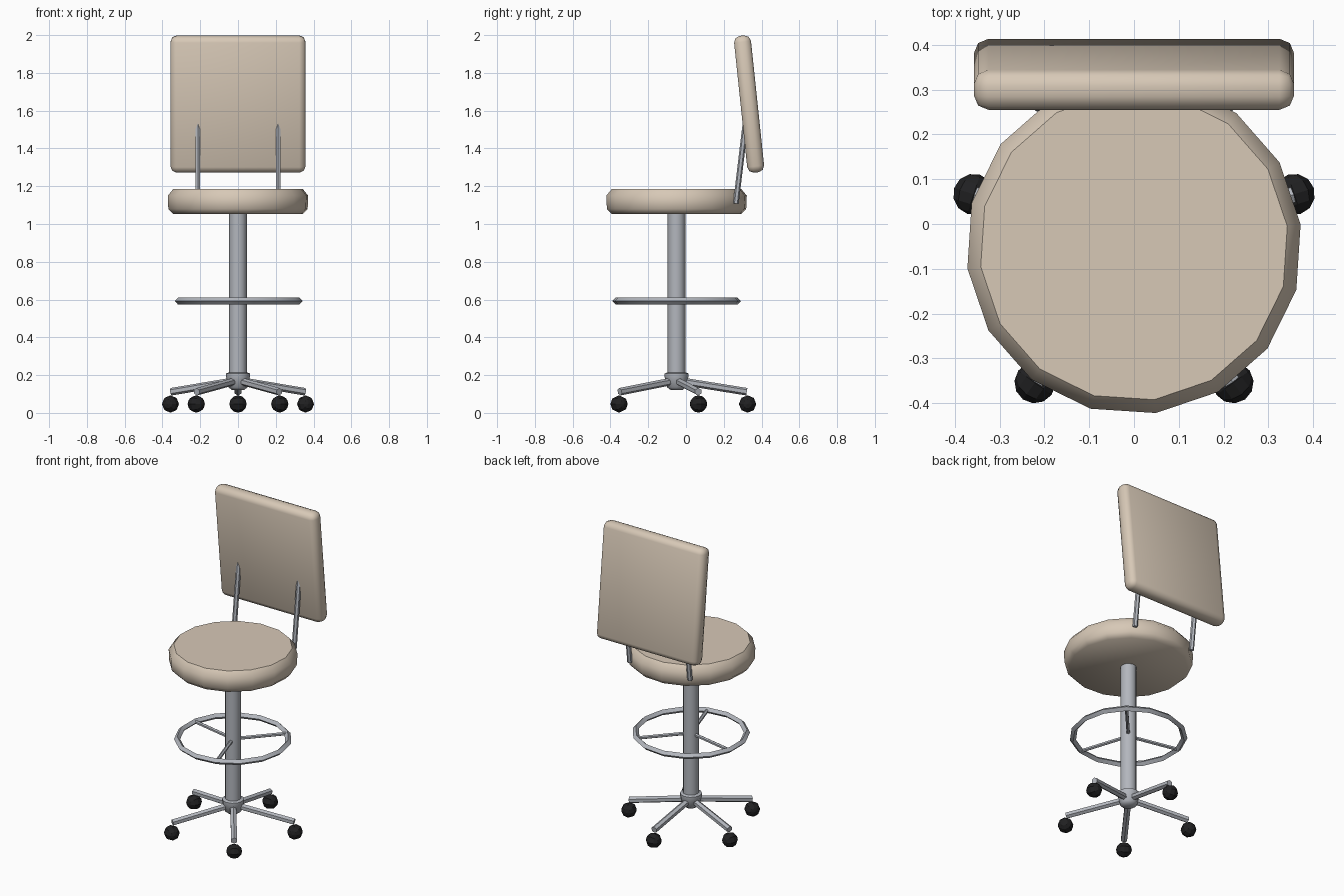
import bpy, bmesh
from math import sin, cos, pi, radians
from mathutils import Vector

cube = bpy.data.objects.get("Cube")
if cube:
    bpy.data.objects.remove(cube, do_unlink=True)

AXIS_Y = -0.05  # the column stands slightly forward of the middle


def material(name, rgb, roughness=0.6):
    m = bpy.data.materials.new(name)
    m.use_nodes = True
    m.diffuse_color = (*rgb, 1)
    bsdf = m.node_tree.nodes["Principled BSDF"]
    bsdf.inputs["Base Color"].default_value = (*rgb, 1)
    bsdf.inputs["Roughness"].default_value = roughness
    return m


fabric = material("tan fabric", (0.68, 0.58, 0.47))
metal = material("grey metal", (0.45, 0.47, 0.51))
rubber = material("black rubber", (0.015, 0.015, 0.016))


def finish(obj, name, mat, angle=40):
    obj.name = name
    obj.data.materials.append(mat)
    bpy.ops.object.select_all(action="DESELECT")
    obj.select_set(True)
    bpy.context.view_layer.objects.active = obj
    if angle:
        bpy.ops.object.shade_smooth_by_angle(angle=radians(angle))
    return obj


def polar(radius, degrees, z):
    a = radians(degrees)
    return Vector((radius * cos(a), AXIS_Y + radius * sin(a), z))


def rod(name, start, end, radius, sides, mat=metal, angle=40):
    """A straight bar between two points."""
    d = end - start
    bpy.ops.mesh.primitive_cylinder_add(vertices=sides, radius=radius, depth=d.length,
                                        location=(start + end) / 2)
    obj = bpy.context.object
    obj.rotation_euler = d.to_track_quat("Z", "Y").to_euler()
    return finish(obj, name, mat, angle)


def lathe(name, profile, sides, phase, mat, angle):
    """A closed solid turned about the column axis from (radius, height) points."""
    bm = bmesh.new()
    rings = [[bm.verts.new(polar(r, phase + 360 * i / sides, z)) for i in range(sides)]
             for r, z in profile]
    for low, high in zip(rings, rings[1:]):
        for i in range(sides):
            j = (i + 1) % sides
            bm.faces.new((low[i], low[j], high[j], high[i]))
    bm.faces.new(rings[0][::-1])
    bm.faces.new(rings[-1])
    mesh = bpy.data.meshes.new(name)
    bm.to_mesh(mesh)
    bm.free()
    obj = bpy.data.objects.new(name, mesh)
    bpy.context.collection.objects.link(obj)
    return finish(obj, name, mat, angle)


# Seat cushion
lathe("seat", [(0.345, 1.052), (0.372, 1.08), (0.375, 1.15), (0.345, 1.186)],
      16, 7.5, fabric, 50)

# Central column and base hub
rod("column", polar(0, 0, 0.15), polar(0, 0, 1.06), 0.047, 12)
lathe("base_hub", [(0.03, 0.12), (0.05, 0.135), (0.064, 0.195), (0.064, 0.208), (0.05, 0.214)],
      12, 0, metal, 40)

# Five legs with casters
for k in range(5):
    a = 90 + 72 * k
    rod(f"base_leg_{k + 1}", polar(0.03, a, 0.167), polar(0.372, a, 0.112), 0.02, 6)
    bpy.ops.mesh.primitive_uv_sphere_add(segments=8, ring_count=6, radius=0.046,
                                         location=polar(0.376, a, 0.047))
    wheel = bpy.context.object
    wheel.rotation_euler = (pi / 2, 0, radians(a))
    finish(wheel, f"caster_{k + 1}", rubber, 0)

# Foot ring with three spokes
bpy.ops.mesh.primitive_torus_add(major_segments=15, minor_segments=4, major_radius=0.325,
                                 minor_radius=0.018, location=polar(0, 0, 0.592))
finish(bpy.context.object, "foot_ring", metal, 50)
for k in range(3):
    a = 48 + 120 * k
    rod(f"foot_ring_spoke_{k + 1}", polar(0.02, a, 0.592), polar(0.32, a, 0.592), 0.011, 6)

# Backrest pad, leaning forward at the top
bpy.ops.mesh.primitive_cube_add(size=1, location=(0, 0.334, 1.635))
back = bpy.context.object
back.scale = (0.715, 0.09, 0.728)
bpy.ops.object.transform_apply(location=False, rotation=False, scale=True)
back.rotation_euler.x = radians(6)
bevel = back.modifiers.new("rounded_edges", "BEVEL")
bevel.width = 0.033
bevel.segments = 2
finish(back, "backrest", fabric, 0)
for p in back.data.polygons:
    p.use_smooth = True

# Backrest supports
for side, x in (("left", 0.213), ("right", -0.213)):
    rod(f"backrest_support_{side}", Vector((x, 0.264, 1.108)), Vector((x, 0.318, 1.56)),
        0.015, 6)
